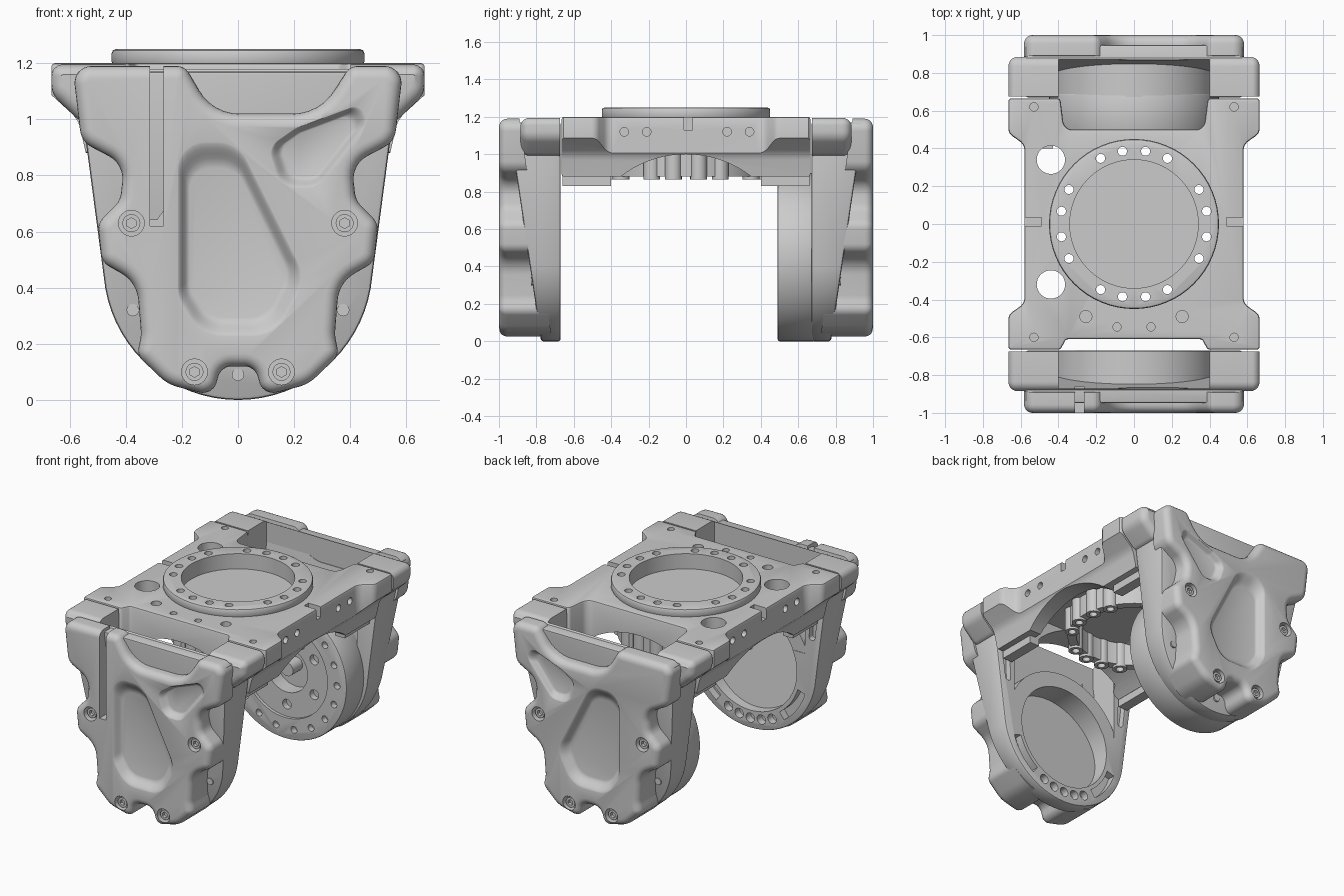
import bpy, bmesh
from math import radians, cos, sin, tan
from mathutils import Vector, Matrix

cube = bpy.data.objects.get("Cube")
if cube:
    bpy.data.objects.remove(cube)

metal = bpy.data.materials.new("grey metal")
metal.use_nodes = True
grey = (0.6, 0.6, 0.6, 1)
metal.diffuse_color = grey
metal.node_tree.nodes["Principled BSDF"].inputs["Base Color"].default_value = grey
made, cutters = [], []


# ---- helpers ----
def finish(name, bm, cutter=False):
    bmesh.ops.recalc_face_normals(bm, faces=bm.faces)
    mesh = bpy.data.meshes.new(name)
    bm.to_mesh(mesh)
    bm.free()
    mesh.materials.append(metal)
    obj = bpy.data.objects.new(name, mesh)
    bpy.context.collection.objects.link(obj)
    obj.hide_render = cutter
    (cutters if cutter else made).append(obj)
    return obj


def evaluated(obj):
    graph = bpy.context.evaluated_depsgraph_get()
    return bpy.data.meshes.new_from_object(obj.evaluated_get(graph))


def cut(obj, *tools):
    for tool in tools:
        mod = obj.modifiers.new("cut", "BOOLEAN")
        mod.operation, mod.object = "DIFFERENCE", tool
        for solver in ("EXACT", "MANIFOLD"):
            mod.solver = solver
            mesh = evaluated(obj)
            if mesh.polygons:
                obj.data = mesh
                break
        obj.modifiers.clear()


def bevel(obj, width):
    mod = obj.modifiers.new("round", "BEVEL")
    mod.width, mod.segments = width, 2
    mod.limit_method, mod.angle_limit = "ANGLE", radians(50)
    mod.use_clamp_overlap = False
    mesh = evaluated(obj)
    obj.modifiers.clear()
    obj.data = mesh
    return obj


def mirrored(points):
    return points + [(-u, v, r) for u, v, r in reversed(points) if abs(u) > 0.001]


def outline(points, inset=0.0):
    """Polygon of (u, v, corner radius) with arcs at its corners, optionally shrunk."""
    corners = [Vector(p[:2]) for p in points]
    winding = sum(corners[i - 1].cross(c) for i, c in enumerate(corners))
    result = []
    for i, p in enumerate(corners):
        r = points[i][2]
        if r == 0:
            result.append(p)
            continue
        a, b = corners[i - 1] - p, corners[(i + 1) % len(corners)] - p
        half = a.angle(b) / 2
        t = min(r / tan(half), 0.48 * min(a.length, b.length))
        r = t * tan(half)
        a.normalize()
        b.normalize()
        centre = p + (a + b).normalized() * (r / sin(half))
        convex = b.cross(a) * winding > 0
        radius = max(r - inset, 0.004) if convex else r + inset
        start, end = p + a * t - centre, p + b * t - centre
        result += [centre + start.lerp(end, k / 6).normalized() * radius for k in range(7)]
    return result


def polar(r, degrees, cz=0.0):
    return [(r * cos(radians(a)), cz + r * sin(radians(a))) for a in degrees]


def circle(r, cz=0.0, n=64):
    return [Vector(p) for p in polar(r, [360 * k / n for k in range(n)], cz)]


def loft(name, sections, side=0, cutter=False):
    """Join (points, depth) sections along z (side 0) or along y; depth may depend on height."""
    bm = bmesh.new()
    loops = []
    for pts, depth in sections:
        loop = []
        for p in pts:
            w = depth(p.y) if callable(depth) else depth
            loop.append(bm.verts.new((p.x, side * w, p.y) if side else (p.x, p.y, w)))
        loops.append(loop)
    for one, two in zip(loops, loops[1:]):
        for i in range(len(one)):
            bm.faces.new((one[i - 1], one[i], two[i], two[i - 1]))
    bm.faces.new(loops[0])
    bm.faces.new(loops[-1])
    return finish(name, bm, cutter)


def prism(name, pts, near, far, side=0, cutter=False):
    return loft(name, [(pts, near), (pts, far)], side, cutter)


def rounded(name, points, outer, inner, width, side):
    """Prism along y with a rounded outer rim."""
    rim = [(outline(points, width * (1 - sin(radians(a)))), outer - width * (1 - cos(radians(a))))
           for a in range(0, 91, 18)]
    return loft(name, rim + [(outline(points), inner)], side)


def recess(name, pts, depth, shrink, side):
    """Cutter for a hollow with softly curved walls, sunk into the cover."""
    mid = sum(pts, Vector((0, 0))) / len(pts)
    steps = [(k / 6, 1.002 - depth * (1 - cos(radians(30 * k))) / 2) for k in range(7)]
    return loft(name, [([mid + (p - mid) * (1 - shrink * t) for p in pts], w) for t, w in steps], side, True)


def box(name, lo, hi, cutter=False):
    bm = bmesh.new()
    lo, hi = Vector(lo), Vector(hi)
    bmesh.ops.create_cube(bm, size=1, matrix=Matrix.Translation((lo + hi) / 2) @ Matrix.Diagonal((*(hi - lo), 1)))
    return finish(name, bm, cutter)


def rods(name, axis, centres, r, length, cutter=True, n=20):
    bm = bmesh.new()
    turn = {"x": Matrix.Rotation(radians(90), 4, "Y"), "y": Matrix.Rotation(radians(90), 4, "X"), "z": Matrix()}[axis]
    for c in centres:
        bmesh.ops.create_cone(bm, cap_ends=True, segments=n, radius1=r, radius2=r, depth=length,
                              matrix=Matrix.Translation(c) @ turn)
    return finish(name, bm, cutter)


# ---- top plate with its turntable ring ----
plate = bevel(prism("top_plate", outline(mirrored([
    (0.37, 0.5, 0.05), (0.39, 0.665, 0.02), (0.655, 0.665, 0.02), (0.665, 0.655, 0), (0.665, 0.48, 0.05),
    (0.58, 0.42, 0.06), (0.58, -0.42, 0.06), (0.665, -0.48, 0.05), (0.665, -0.655, 0),
    (0.655, -0.665, 0.02), (0.39, -0.665, 0.02), (0.36, -0.61, 0.02)])), 0.88, 1.2), 0.012)
ring = bevel(prism("turntable_ring", circle(0.45), 1.19, 1.25), 0.014)
hub = prism("lower_hub", circle(0.41), 0.88, 1.05)
bolt_spots = polar(0.39, [q + s * a for q in (0, 180) for s in (1, -1) for a in (10, 28, 63, 81)])
bosses = rods("hub_bosses", "z", [(*p, 0.95) for p in bolt_spots], 0.045, 0.17, False)
bolt_circle = rods("bolt_circle_cutter", "z", [(*p, 1.0) for p in bolt_spots], 0.024, 1)
bore = rods("ring_bore", "z", [(0, 0, 1.3)], 0.34, 0.3, n=64)
lightening = rods("lightening_holes", "z", [(-0.44, 0.34, 1), (-0.44, -0.32, 1)], 0.075, 1, n=32)
flares = [prism("side_flare", outline([(s * 0.68, 1.1, 0.06), (s * 0.57, 1.0, 0.1), (s * 0.54, 0.87, 0),
                                       (s * 0.53, 0.7, 0), (s * 0.9, 0.7, 0), (s * 0.9, 1.1, 0)]),
                -1, 1, 1, True) for s in (1, -1)]
cut(plate, *flares, box("underside_cavity", (-0.46, -0.4, 0.7), (0.46, 0.4, 1.02), True),
    rods("end_arch", "y", [(0, 0, 0.46)], 0.6, 2, n=96),
    rods("side_arch", "x", [(0, 0, 0.43)], 0.57, 2, n=96), bore, bolt_circle, lightening,
    rods("corner_holes", "z", [(x, y, 1.2) for x in (-0.53, 0.53) for y in (-0.6, 0.62)], 0.022, 0.1),
    rods("dowel_holes", "z", [(x, -0.49, 1.2) for x in (-0.255, 0.255)], 0.032, 0.1),
    rods("small_holes", "z", [(x, -0.545, 1.2) for x in (-0.09, 0.09)], 0.022, 0.1),
    rods("side_holes", "x", [(x, y, 1.12) for x in (-0.58, 0.58) for y in (-0.33, -0.21, 0.22, 0.34)], 0.023, 0.08),
    *[box("key_slot", (min(x, x + s * 0.2), -0.01, 1.13), (max(x, x + s * 0.2), 0.035, 1.3), True)
      for s, x in ((1, 0.49), (-1, -0.49))])
cut(ring, bore, bolt_circle)
cut(hub, rods("hub_bore", "z", [(0, 0, 0.9)], 0.355, 0.26, n=64), bolt_circle, lightening)
cut(bosses, bolt_circle, lightening)
for s in (-1, 1):
    for y0, y1 in ((-0.66, -0.4), (0.4, 0.66)):
        box("corner_rail", (min(s * 0.43, s * 0.5), y0, 0.83), (max(s * 0.43, s * 0.5), y1, 0.9))


# ---- arms and covers, front and back ----
def slope(z):
    return 0.775 + 0.148 * z


arm_outline = outline(mirrored([(0.575, 1.17, 0)] + [(*p, 0) for p in polar(0.48, range(-10, -91, -5), 0.48)]))
shoulder = mirrored([(0.665, 1.195, 0.04), (0.665, 1.09, 0.08), (0.56, 0.99, 0.06)])
edge = [(0.59, 1.19, 0.06), (0.558, 0.92, 0.08), (0.405, 0.84, 0.1), (0.42, 0.71, 0.08), (0.5, 0.63, 0.06),
        (0.485, 0.49, 0.06), (0.36, 0.42, 0.12), (0.345, 0.23, 0.12), (0.36, 0.16, 0.05), (0.25, 0.055, 0.15),
        (0.09, 0.015, 0.05), (0.06, 0.12, 0.05)]
dip = [(-0.19, 1.19, 0.05), (-0.09, 1.02, 0.25), (0.29, 1.02, 0.25), (0.4, 1.19, 0.05)]
large_pocket = outline([(-0.22, 0.93, 0.1), (0.0, 0.93, 0.12), (0.25, 0.43, 0.14), (0.14, 0.22, 0.14),
                        (-0.13, 0.22, 0.14), (-0.22, 0.36, 0.12)])
small_pocket = outline([(0.1, 0.9, 0.06), (0.2, 0.97, 0.08), (0.44, 1.06, 0.05), (0.47, 0.99, 0.05),
                        (0.28, 0.75, 0.08), (0.15, 0.75, 0.08)])
bolts = [(-0.38, 0.63), (0.38, 0.63), (-0.155, 0.1), (0.155, 0.1)]

for side, word in ((-1, "front"), (1, "back")):
    arm = bevel(prism(word + "_arm", arm_outline, 0.67, slope, side), 0.012)
    block = rounded(word + "_shoulder", shoulder, 0.885, 0.675, 0.05, side)
    housing = prism(word + "_housing", circle(0.44, 0.46), 0.673, lambda z: slope(z) - 0.01, side)
    pocket = prism("arm_pocket", outline(mirrored([(0.4, 1.4, 0), (0.4, 0.6, 0)])), 0.6, 0.87, side, True)
    opening = rods("arm_bore", "y", [(0, side * 0.8, 0.46)], 0.34, 0.6, n=64)
    cut(arm, pocket, opening)
    cut(block, pocket)
    cut(housing, opening)
    if side < 0:
        # inner face holes and slots
        holes = rods("inner_holes", "y", [(x, -0.67, z) for x, z in polar(0.39, range(-114, -65, 12), 0.46)], 0.031, 0.1)
        slots = []
        for m in (-1, 1):
            arcs = polar(0.42, range(-54, -17, 4), 0.46) + polar(0.365, range(-18, -55, -4), 0.46)
            slots.append(prism("curved_slot", [Vector((m * x, z)) for x, z in arcs], 0.6, 0.72, side, True))
            tall = outline([(m * 0.43, 0.7, 0.02), (m * 0.47, 0.7, 0.02), (m * 0.5, 0.95, 0.02), (m * 0.44, 0.95, 0.02)])
            slots.append(prism("side_slot", tall, 0.6, 0.71, side, True))
        cut(arm, holes, *slots)
        cut(housing, holes, *slots[::2])

    # outer cover with sunken pockets and counterbored bolts
    cover = rounded(word + "_cover", edge + [(-u, v, r) for u, v, r in reversed(edge)] + dip,
                    1.0, lambda z: slope(z) - 0.06, 0.045, side)
    tools = [recess("large_recess", large_pocket, 0.05, 0.25, side),
             recess("small_recess", small_pocket, 0.04, 0.3, side),
             rods("counterbores", "y", [(x, side, z) for x, z in bolts], 0.046, 0.1, n=24)]
    if side < 0:
        tools.append(box("cable_slot", (-0.313, -1.1, 0.62), (-0.265, -0.86, 1.4), True))
    cut(cover, *tools)
    heads = rods(word + "_bolt_heads", "y", [(x, side * 0.96, z) for x, z in bolts], 0.032, 0.05, False)
    cut(heads, rods("hex_sockets", "y", [(x, side * 0.985, z) for x, z in bolts], 0.019, 0.04, n=6))
    pins = [(-0.375, 0.32), (0.375, 0.32), (0.405, 0.47), (0, 0.09)]
    rods(word + "_pins", "y", [(x, side * (slope(z) - 0.01), z) for x, z in pins], 0.022, 0.035, False)

# ---- drive disc inside the back arm ----
disc = bevel(prism("drive_disc", circle(0.45, 0.45), 0.49, 0.69, 1), 0.01)
cut(disc, rods("disc_step", "y", [(0, 0.49, 0.45)], 0.31, 0.04, n=64),
    rods("disc_centre", "y", [(0, 0.49, 0.45)], 0.15, 0.24, n=48),
    rods("rim_holes", "y", [(x, 0.49, z) for x, z in polar(0.38, range(0, 360, 20), 0.45)], 0.022, 0.08),
    rods("inner_bolt_holes", "y", [(x, 0.51, z) for x, z in polar(0.23, range(30, 390, 60), 0.45)], 0.032, 0.08))
rods("drive_pin", "y", [(0, 0.58, 0.45)], 0.045, 0.14, False)

# ---- tidy up and shade ----
for tool in cutters:
    bpy.data.objects.remove(tool)
bpy.ops.object.select_all(action="DESELECT")
for obj in made:
    obj.select_set(True)
bpy.context.view_layer.objects.active = made[0]
bpy.ops.object.shade_smooth_by_angle(angle=radians(35))
